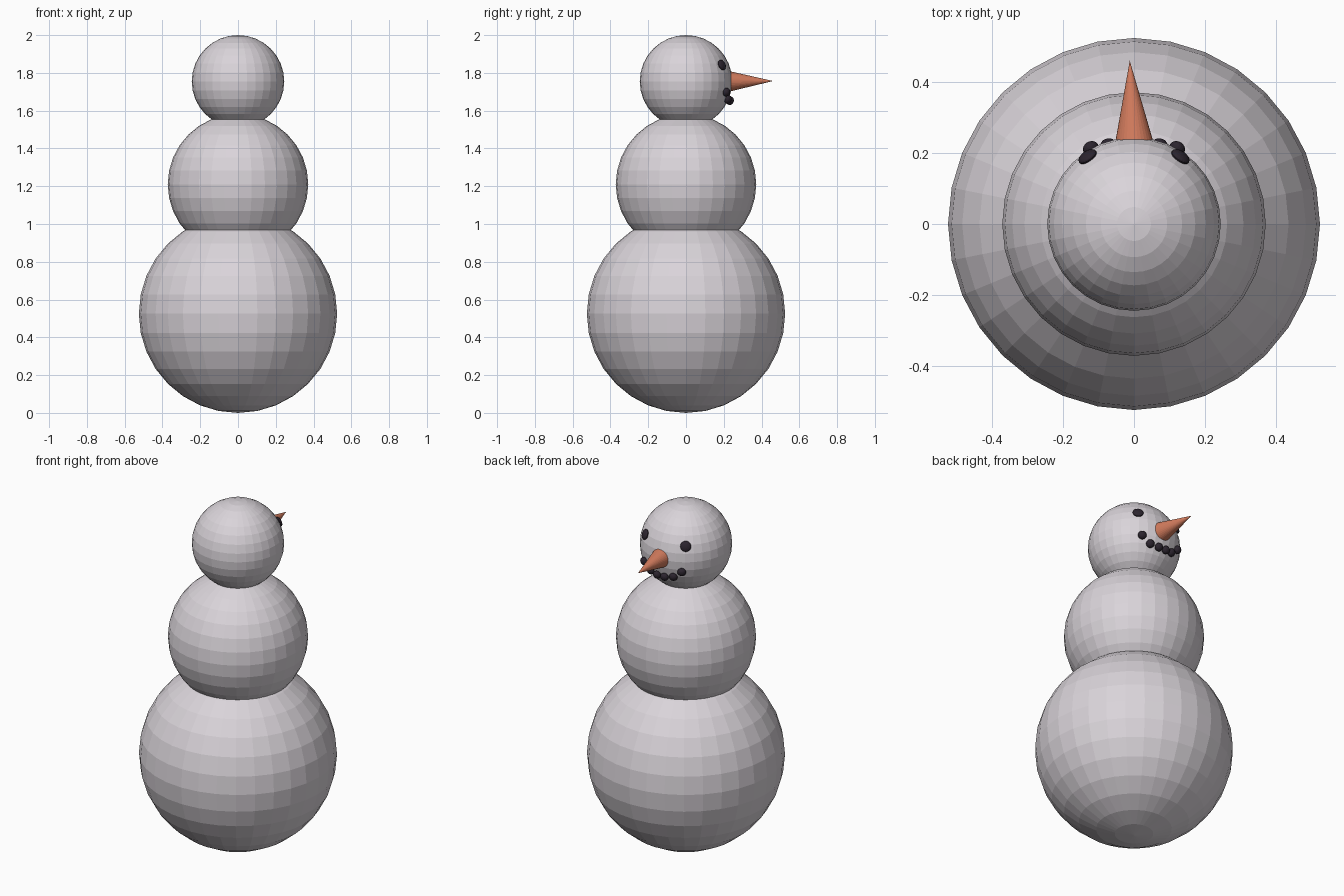
import bpy
from mathutils import Vector

if "Cube" in bpy.data.objects:
    bpy.data.objects.remove(bpy.data.objects["Cube"])


def material(name, rgb):
    m = bpy.data.materials.new(name)
    m.diffuse_color = (*rgb, 1.0)
    m.use_nodes = True
    m.node_tree.nodes["Principled BSDF"].inputs["Base Color"].default_value = m.diffuse_color
    return m


SNOW = material("snow", (0.70, 0.66, 0.70))
CARROT = material("carrot_orange", (0.65, 0.20, 0.11))
COAL = material("coal", (0.025, 0.018, 0.028))

HEAD = Vector((0, 0, 1.755))


def ball(name, loc, radius, mat, segments=32, rings=16):
    bpy.ops.mesh.primitive_uv_sphere_add(
        segments=segments, ring_count=rings, radius=radius, location=loc)
    ob = bpy.context.object
    ob.name = name
    ob.data.materials.append(mat)
    return ob


def coal(name, loc, radius, thickness):
    """Flattened lump lying on the head, its short axis pointing outwards."""
    ob = ball(name, loc, radius, COAL, 20, 10)
    ob.scale.z = thickness / radius
    ob.rotation_mode = 'QUATERNION'
    ob.rotation_quaternion = (Vector(loc) - HEAD).to_track_quat('Z', 'Y')
    return ob


# Stacked snowballs
ball("lower_body", (0, 0, 0.525), 0.525, SNOW)
ball("upper_body", (0, 0, 1.21), 0.372, SNOW)
ball("head", HEAD, 0.245, SNOW)

# Carrot nose, slightly off straight, pointing to the back (+y)
base, tip = Vector((0.002, 0.20, 1.755)), Vector((-0.012, 0.461, 1.757))
axis = tip - base
bpy.ops.mesh.primitive_cone_add(
    vertices=32, radius1=0.061, radius2=0, depth=axis.length,
    location=(base + tip) / 2, rotation=axis.to_track_quat('Z', 'Y').to_euler())
nose = bpy.context.object
nose.name = "nose"
nose.data.materials.append(CARROT)

# Eyes and mouth stones, mirrored left and right
for side, s in (("left", -1), ("right", 1)):
    coal("eye_" + side, (s * 0.131, 0.19, 1.842), 0.029, 0.014)
    for i, (x, y, z) in enumerate([(0.024, 0.234, 1.652),
                                   (0.073, 0.222, 1.660),
                                   (0.122, 0.214, 1.698)]):
        coal(f"mouth_stone_{side}_{i + 1}", (s * x, y, z), 0.023, 0.019)
